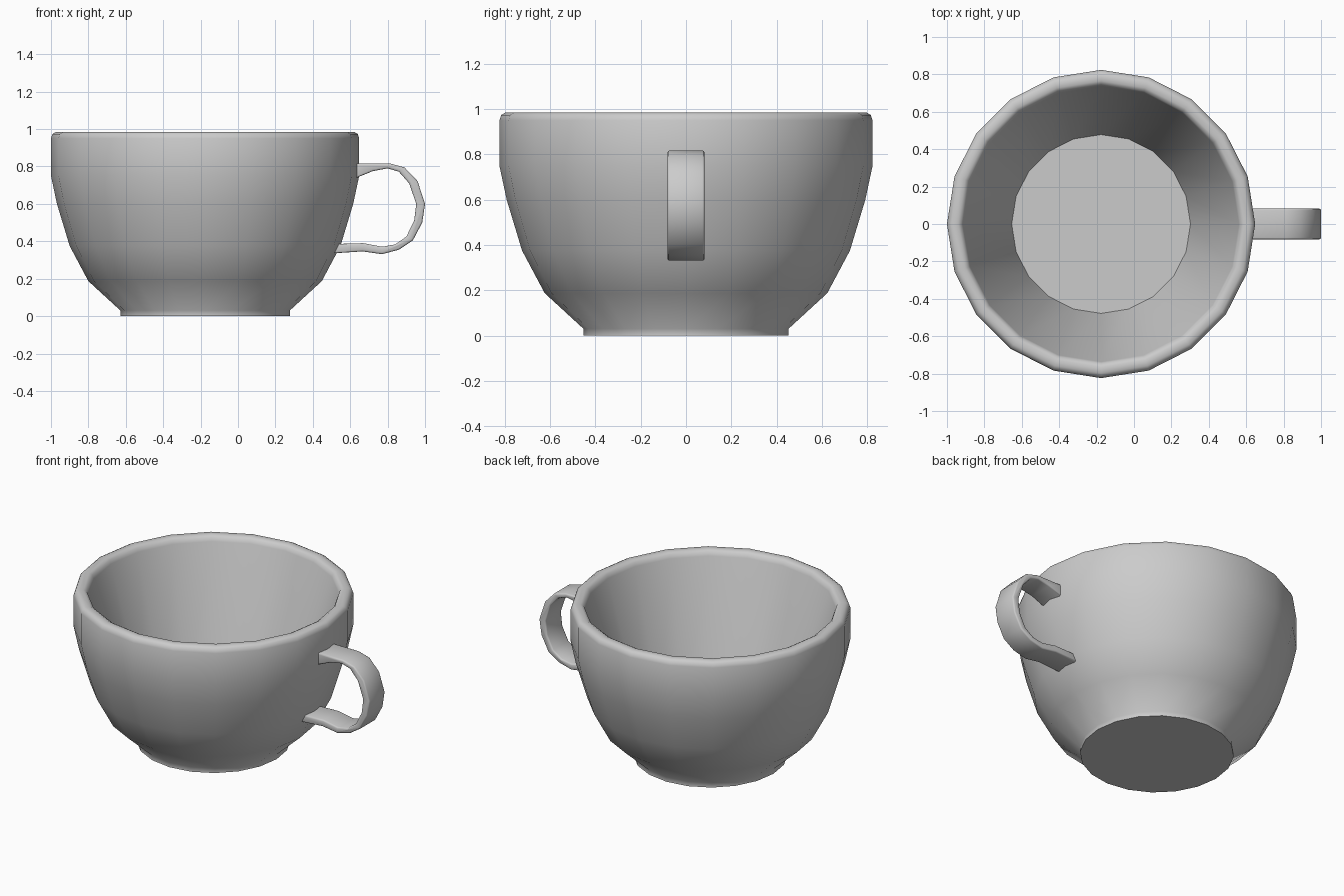
import bpy, bmesh, math
from mathutils import Vector

if "Cube" in bpy.data.objects:
    bpy.data.objects.remove(bpy.data.objects["Cube"])


def finish(bm, name, angle):
    bmesh.ops.recalc_face_normals(bm, faces=bm.faces)
    mesh = bpy.data.meshes.new(name)
    bm.to_mesh(mesh)
    bm.free()
    obj = bpy.data.objects.new(name, mesh)
    bpy.context.collection.objects.link(obj)
    bpy.ops.object.select_all(action='DESELECT')
    obj.select_set(True)
    bpy.context.view_layer.objects.active = obj
    bpy.ops.object.shade_smooth_by_angle(angle=math.radians(angle))
    return obj


# Cup bowl: wall profile (radius, height) from foot, over the rim, to the inner floor
SIDES = 20
profile = [(.453, 0), (.453, .03), (.624, .187), (.724, .375), (.792, .60),
           (.824, .75), (.824, .95), (.816, .974), (.797, .985),
           (.765, .985), (.746, .974), (.737, .95), (.478, .10)]
bm = bmesh.new()
rings = []
for r, z in profile:
    rings.append([bm.verts.new((r * math.cos(2 * math.pi * i / SIDES),
                                r * math.sin(2 * math.pi * i / SIDES), z))
                  for i in range(SIDES)])
for a, b in zip(rings, rings[1:]):
    for i in range(SIDES):
        j = (i + 1) % SIDES
        bm.faces.new((a[i], a[j], b[j], b[i]))
bm.faces.new(rings[0])
bm.faces.new(rings[-1])
bowl = finish(bm, "cup_bowl", 60)
bowl.location.x = -.176

# Handle: flat strap outlined in x/z (outer edge, then inner edge), extruded along y
outer = [(.61, .817), (.81, .817), (.89, .795), (.96, .722), (1.0, .60),
         (.985, .50), (.935, .405), (.86, .355), (.77, .331), (.665, .346), (.50, .335)]
inner = [(.61, .73), (.72, .775), (.80, .79), (.86, .772), (.915, .71),
         (.953, .60), (.942, .51), (.90, .425), (.84, .383), (.77, .371), (.67, .39), (.50, .385)]
HALF = .082
bm = bmesh.new()
face = bm.faces.new([bm.verts.new((x, -HALF, z)) for x, z in outer + inner[::-1]])
ext = bmesh.ops.extrude_face_region(bm, geom=[face])
bmesh.ops.translate(bm, vec=Vector((0, 2 * HALF, 0)),
                    verts=[v for v in ext["geom"] if isinstance(v, bmesh.types.BMVert)])
bmesh.ops.recalc_face_normals(bm, faces=bm.faces)
# Soften the long edges of the strap
long_edges = [e for e in bm.edges if abs(e.verts[0].co.y - e.verts[1].co.y) < .01]
bmesh.ops.bevel(bm, geom=long_edges, offset=.009, segments=2, profile=.5,
                affect='EDGES', clamp_overlap=True)
finish(bm, "cup_handle", 60)
